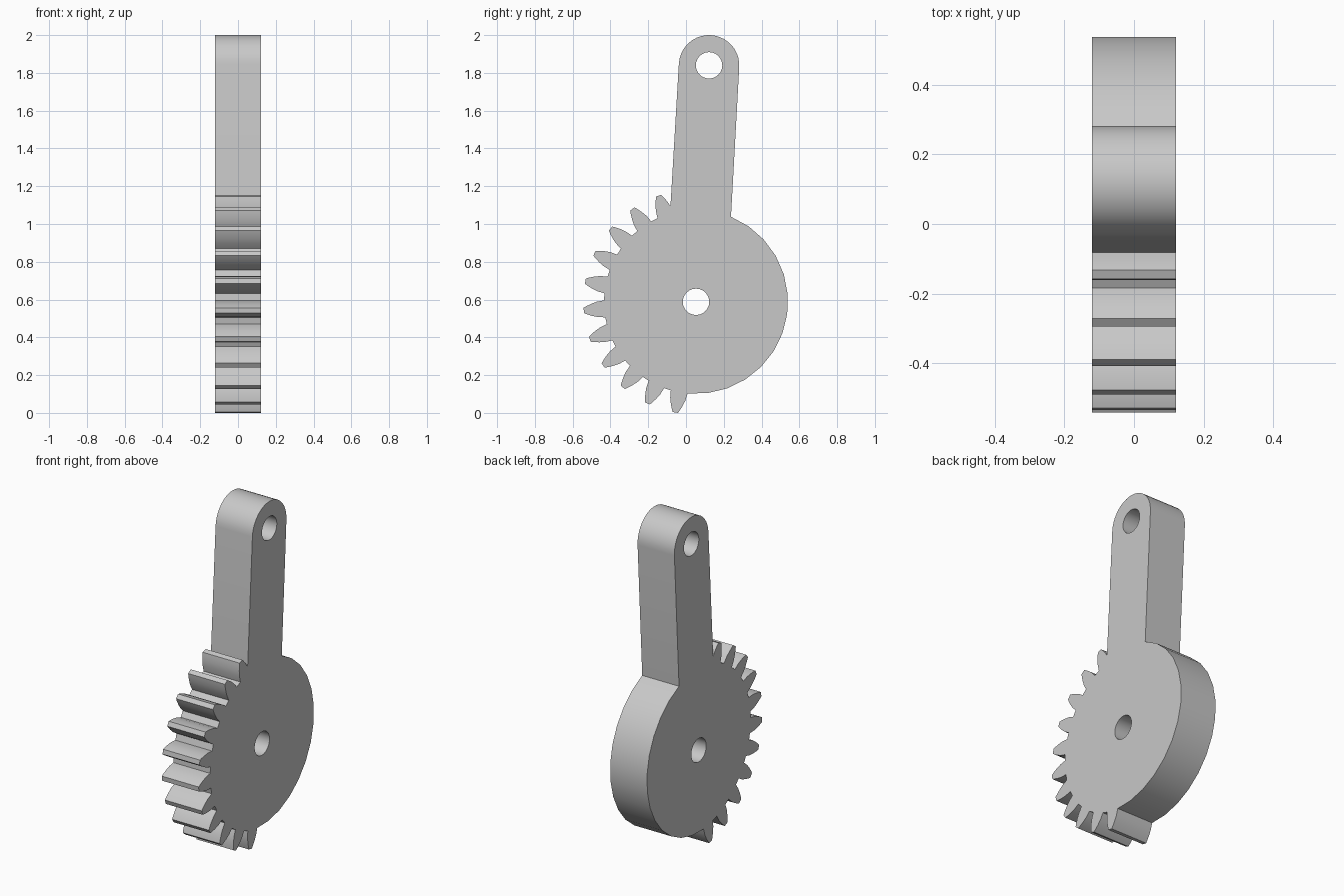
import bpy
import bmesh
from math import radians, degrees, cos, sin, pi, asin, atan2
from mathutils import Vector

cube = bpy.data.objects.get("Cube")
if cube:
    bpy.data.objects.remove(cube, do_unlink=True)

HALF_THICKNESS = 0.121
HUB = Vector((0.053, 0.588))      # (y, z) of the gear axis
PIVOT = Vector((0.122, 1.84))     # (y, z) of the arm's end hole
DISC_R, ARM_R, HOLE_R = 0.487, 0.16, 0.07
TEETH, FIRST_TOOTH, PITCH = 11, radians(109.4), radians(15)
# Tooth flank: radius and half width, from root to tip
FLANK = [(DISC_R, 0.045), (0.525, 0.041), (0.555, 0.032), (0.58, 0.022), (0.596, 0.014)]


def polar(center, radius, angle):
    return center + Vector((cos(angle), sin(angle))) * radius


def arc(center, radius, start, end, steps):
    return [polar(center, radius, start + (end - start) * i / steps) for i in range(steps + 1)]


def tooth(angle, skip=0):
    rise = [polar(HUB, r, angle - w / r) for r, w in FLANK[skip:]]
    fall = [polar(HUB, r, angle + w / r) for r, w in reversed(FLANK)]
    return rise + fall


# Outline: plain disc edge, rounded arm, then the toothed edge
axis = PIVOT - HUB
arm_angle = atan2(axis.y, axis.x)
last_root = FIRST_TOOTH + (TEETH - 1) * PITCH + FLANK[0][1] / DISC_R - 2 * pi
arm_joint = arm_angle - asin(ARM_R / DISC_R)
outline = arc(HUB, DISC_R, last_root, arm_joint, 13)[1:]
outline += arc(PIVOT, ARM_R, arm_angle - pi / 2, arm_angle + pi / 2, 20)
for i in range(TEETH):
    # The first tooth runs straight into the arm
    outline += tooth(FIRST_TOOTH + i * PITCH, skip=1 if i == 0 else 0)

holes = [arc(c, HOLE_R, 0, 2 * pi, 24)[:-1] for c in (HUB, PIVOT)]

# Filled and extruded profile
curve = bpy.data.curves.new("lever_profile", 'CURVE')
curve.dimensions = '2D'
curve.fill_mode = 'BOTH'
curve.extrude = HALF_THICKNESS
for loop in [outline] + holes:
    spline = curve.splines.new('POLY')
    spline.points.add(len(loop) - 1)
    for point, co in zip(spline.points, loop):
        point.co = (co.x, co.y, 0, 1)
    spline.use_cyclic_u = True
profile = bpy.data.objects.new("lever_profile", curve)
bpy.context.collection.objects.link(profile)
bpy.context.view_layer.update()
depsgraph = bpy.context.evaluated_depsgraph_get()
mesh = bpy.data.meshes.new_from_object(profile.evaluated_get(depsgraph))
bpy.data.objects.remove(profile, do_unlink=True)

# Weld the caps to the walls and stand the part up
bm = bmesh.new()
bm.from_mesh(mesh)
bmesh.ops.remove_doubles(bm, verts=bm.verts, dist=0.0002)
for v in bm.verts:
    v.co = (v.co.z, v.co.x, v.co.y)
bmesh.ops.recalc_face_normals(bm, faces=bm.faces)
bm.to_mesh(mesh)
bm.free()

lever = bpy.data.objects.new("gear_lever", mesh)
bpy.context.collection.objects.link(lever)

# Single grey material
grey = bpy.data.materials.new("plain_grey")
grey.use_nodes = True
colour = (0.58, 0.58, 0.58, 1)
grey.diffuse_color = colour
grey.node_tree.nodes["Principled BSDF"].inputs["Base Color"].default_value = colour
mesh.materials.clear()
mesh.materials.append(grey)
for face in mesh.polygons:
    face.material_index = 0

bpy.ops.object.select_all(action='DESELECT')
lever.select_set(True)
bpy.context.view_layer.objects.active = lever
bpy.ops.object.shade_smooth_by_angle(angle=radians(30))
